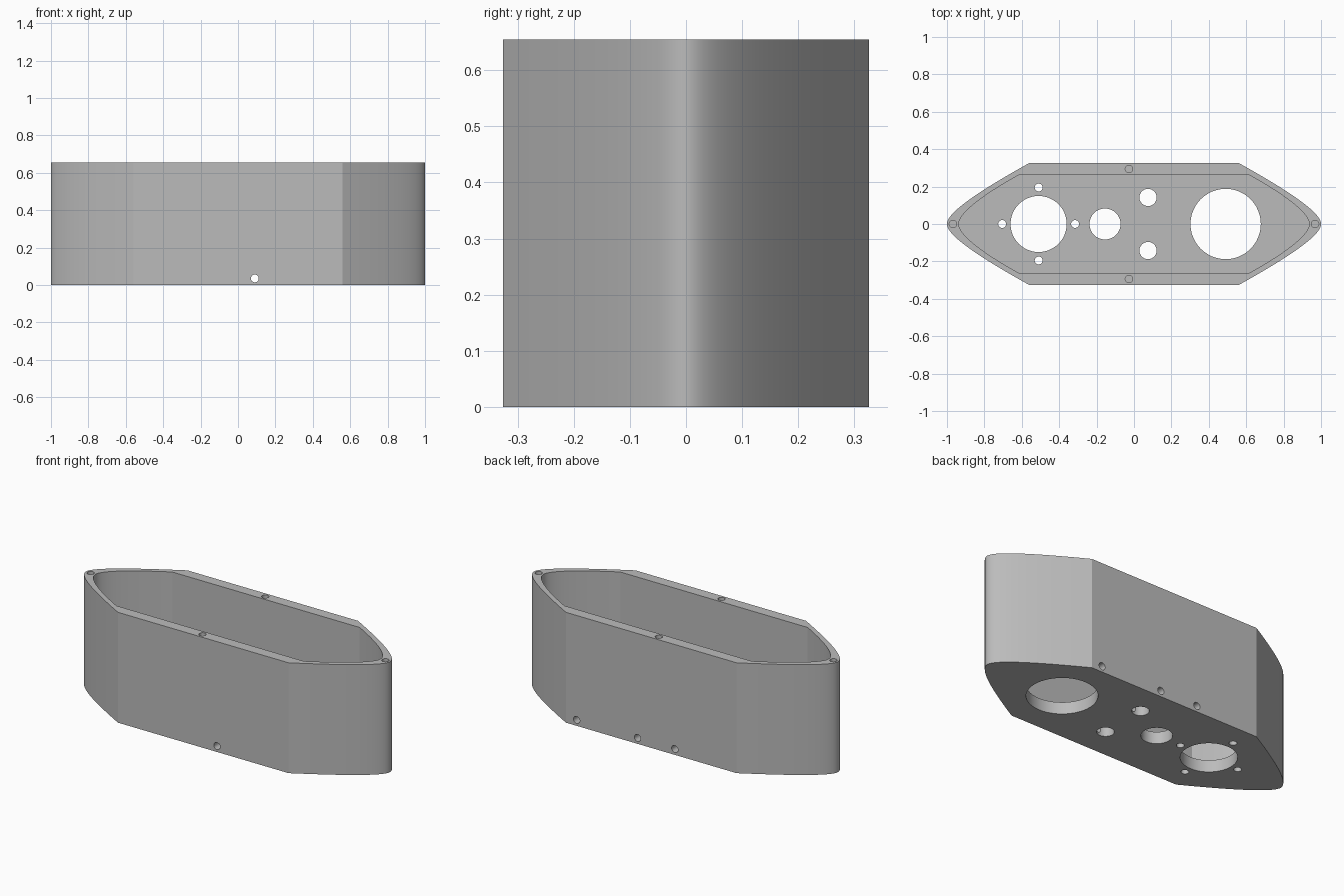
import bpy
import bmesh
import math
from mathutils import Vector, geometry

if "Cube" in bpy.data.objects:
    bpy.data.objects.remove(bpy.data.objects["Cube"], do_unlink=True)

HEIGHT = 0.655
FLOOR = 0.07
CHANNEL_Z = FLOOR / 2

grey = bpy.data.materials.new("plain grey")
grey.use_nodes = True
grey.diffuse_color = (0.5, 0.5, 0.5, 1)
grey.node_tree.nodes["Principled BSDF"].inputs["Base Color"].default_value = (0.5, 0.5, 0.5, 1)


def prism(name, outline, z0, z1):
    """Extrude a closed outline between two heights."""
    bm = bmesh.new()
    base = bm.faces.new([bm.verts.new((x, y, z0)) for x, y in outline])
    top = bmesh.ops.extrude_face_region(bm, geom=[base])["geom"]
    moved = [v for v in top if isinstance(v, bmesh.types.BMVert)]
    bmesh.ops.translate(bm, verts=moved, vec=(0, 0, z1 - z0))
    bmesh.ops.recalc_face_normals(bm, faces=bm.faces)
    mesh = bpy.data.meshes.new(name)
    bm.to_mesh(mesh)
    bm.free()
    obj = bpy.data.objects.new(name, mesh)
    bpy.context.collection.objects.link(obj)
    mesh.materials.append(grey)
    return obj


def boat_outline(corner, handle, tip_handle, tip):
    """Straight sides with curved, pointed ends, mirrored in x and y."""
    points = [Vector(p) for p in (corner, handle, tip_handle, tip)]
    quarter = [(p.x, p.y) for p in geometry.interpolate_bezier(*points, 20)]
    right = quarter + [(x, -y) for x, y in quarter[-2::-1]]
    return right + [(-x, -y) for x, y in right]


def circle(x, y, r, sides=48):
    turn = 2 * math.pi / sides
    return [(x + r * math.cos(i * turn), y + r * math.sin(i * turn)) for i in range(sides)]


def cut(target, cutter):
    """Subtract the cutter for good and remove it."""
    mod = target.modifiers.new("cut", "BOOLEAN")
    mod.operation = "DIFFERENCE"
    mod.solver = "EXACT"
    mod.object = cutter
    bpy.context.view_layer.objects.active = target
    bpy.ops.object.modifier_apply(modifier=mod.name)
    bpy.data.objects.remove(cutter, do_unlink=True)


# Outer shell and its open cavity
housing = prism("housing", boat_outline((0.56, 0.326), (0.84, 0.17), (1, 0.06), (1, 0)), 0, HEIGHT)
cut(housing, prism("cavity", boat_outline((0.615, 0.262), (0.8, 0.16), (0.937, 0.06), (0.937, 0)),
                   FLOOR, HEIGHT + 0.1))

# Floor openings: x, y, radius
openings = [(0.49, 0, 0.188), (-0.51, 0, 0.15), (-0.155, 0, 0.083)]
openings += [(0.075, side * 0.142, 0.046) for side in (-1, 1)]
openings += [(-0.51 + dx, dy, 0.021) for dx, dy in ((0.195, 0), (-0.195, 0), (0, 0.195), (0, -0.195))]
for x, y, r in openings:
    cut(housing, prism("opening", circle(x, y, r), -0.1, FLOOR + 0.1))

# Blind screw holes in the rim
for x, y in ((-0.968, 0), (0.968, 0), (-0.027, 0.294), (-0.027, -0.294)):
    cut(housing, prism("screw_hole", circle(x, y, 0.02, 24), HEIGHT - 0.15, HEIGHT + 0.1))

# Side channels through the floor: x, front end; all leave at the back
for x, front in ((0.49, 0), (0.09, -0.5), (-0.155, 0)):
    channel = prism("channel", circle(0, 0, 0.021, 24), front, 0.5)
    for v in channel.data.vertices:
        v.co = (x + v.co.x, v.co.z, CHANNEL_Z - v.co.y)
    cut(housing, channel)

# Smooth curved ends, crisp corners
bpy.ops.object.select_all(action="DESELECT")
housing.select_set(True)
bpy.context.view_layer.objects.active = housing
bpy.ops.object.shade_smooth_by_angle(angle=math.radians(20))
